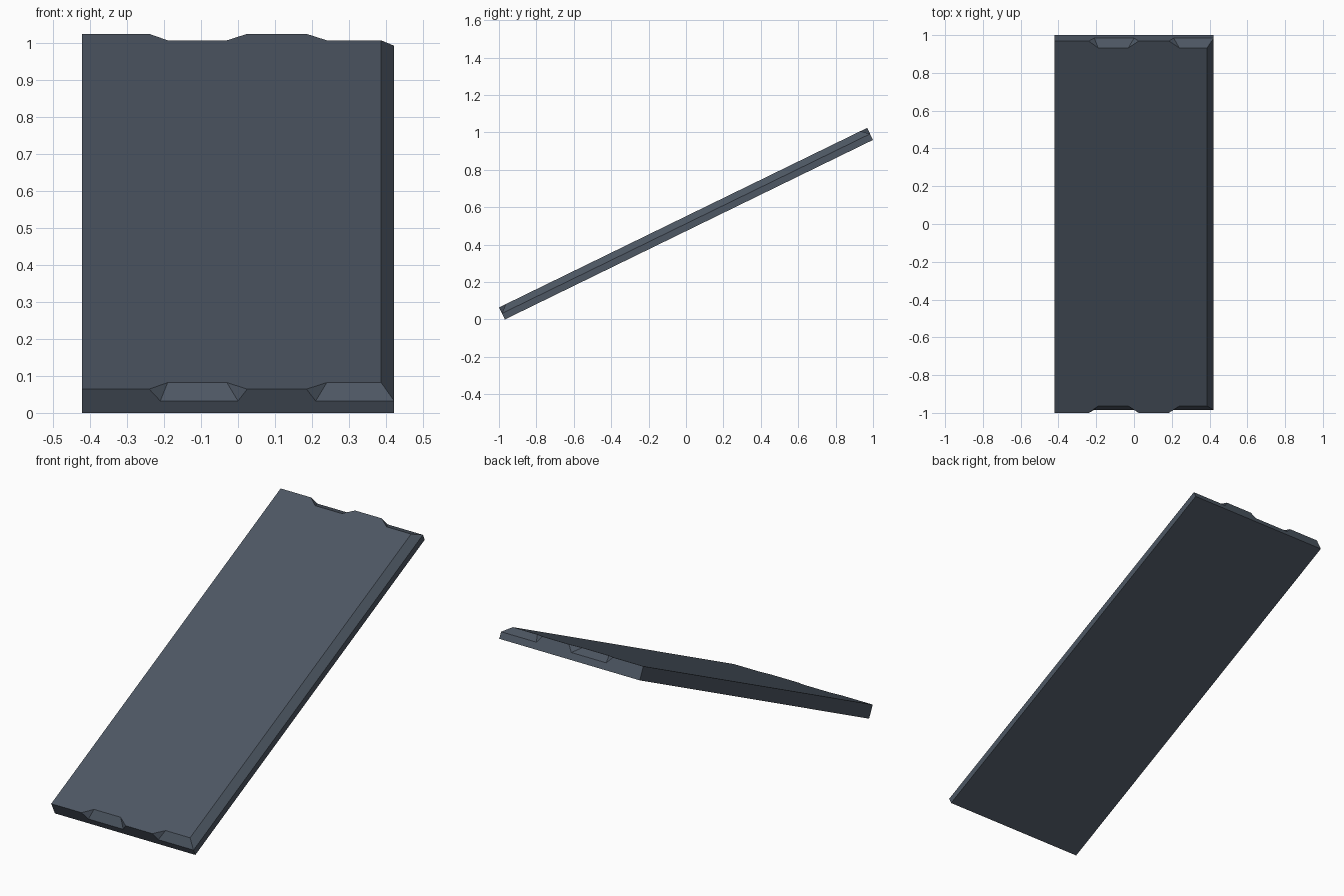
import bpy, bmesh, math
from mathutils import Matrix, Vector

if "Cube" in bpy.data.objects:
    bpy.data.objects.remove(bpy.data.objects["Cube"])

HALF_W, LENGTH, THICK = 0.422, 2.19, 0.0716   # slab before tilting
CHIP = 0.04                                   # depth of the edge chips
TILT = math.radians(26)

mat = bpy.data.materials.new("dark slate")
mat.diffuse_color = (0.075, 0.095, 0.125, 1)
mat.use_nodes = True
mat.node_tree.nodes["Principled BSDF"].inputs["Base Color"].default_value = mat.diffuse_color

bm = bmesh.new()
H, T, M, B = LENGTH / 2, THICK / 2, 0.0, -THICK / 2
XR = 0.387                                    # top of the right-hand bevel


def end_points(s):
    """Top outline, chip feet and bottom corners of one end (s = -1 front, 1 back)."""
    v = lambda x, inset, z: bm.verts.new((x, s * (H - inset), z))
    top = [v(x, i * CHIP, T) for x, i in
           ((-HALF_W, 0), (-0.24, 0), (-0.19, 1), (-0.03, 1),
            (0.025, 0), (0.185, 0), (0.24, 1), (XR, 1))]
    mid = [v(x, 0, M) for x in (-0.21, 0.0, 0.21, HALF_W)]
    bot = [v(x, 0, B) for x in (-HALF_W, HALF_W)]
    t, m = top, mid
    # end wall, then the chipped facets
    for f in ([t[0], t[1], m[0], m[1], t[4], t[5], m[2], m[3], bot[1], bot[0]],
              [t[1], t[2], m[0]], [t[2], t[3], m[1], m[0]], [t[3], t[4], m[1]],
              [t[5], t[6], m[2]], [t[6], t[7], m[3], m[2]]):
        bm.faces.new(f)
    return top, mid, bot


ft, fm, fb = end_points(-1)
bt, bmid, bb = end_points(1)

# top, underside, left wall, right bevel, right wall
bm.faces.new(ft + bt[::-1])
bm.faces.new(fb + bb[::-1])
bm.faces.new([ft[0], bt[0], bb[0], fb[0]])
bm.faces.new([ft[7], bt[7], bmid[3], fm[3]])
bm.faces.new([fm[3], bmid[3], bb[1], fb[1]])
bmesh.ops.recalc_face_normals(bm, faces=bm.faces)

# tilt upward to the back, then centre and rest on the ground
bm.transform(Matrix.Rotation(TILT, 4, 'X'))
ys = [v.co.y for v in bm.verts]
zs = [v.co.z for v in bm.verts]
bm.transform(Matrix.Translation(Vector((0, -(min(ys) + max(ys)) / 2, -min(zs)))))

mesh = bpy.data.meshes.new("sloped_slab")
bm.to_mesh(mesh)
bm.free()
mesh.materials.append(mat)
bpy.context.collection.objects.link(bpy.data.objects.new("sloped_slab", mesh))
